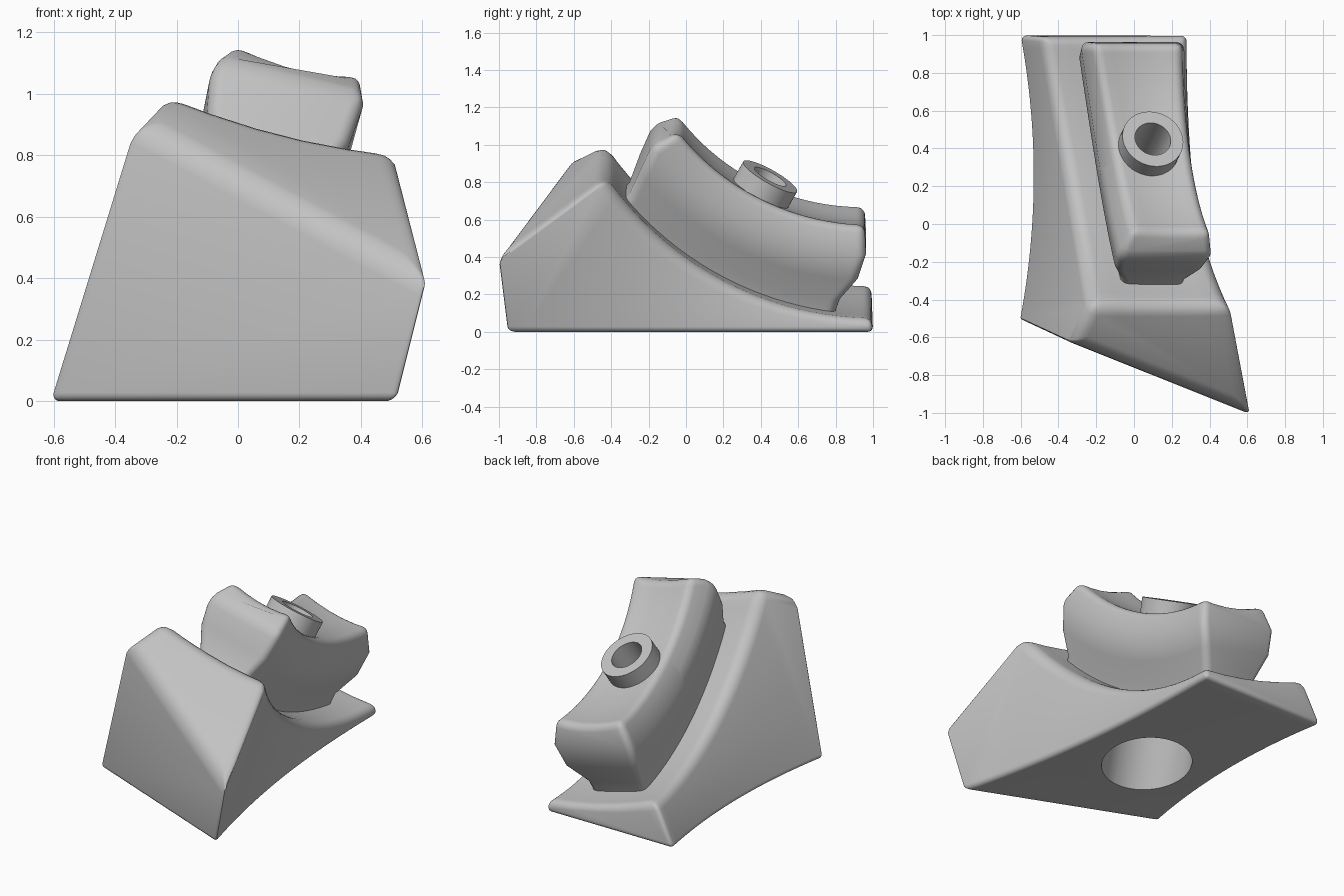
import bpy, bmesh, math
from mathutils import Vector

cube = bpy.data.objects.get("Cube")
if cube:
    bpy.data.objects.remove(cube)

grey = bpy.data.materials.new("light_grey")
grey.use_nodes = True
grey.diffuse_color = (0.54, 0.54, 0.54, 1)
grey.node_tree.nodes["Principled BSDF"].inputs["Base Color"].default_value = grey.diffuse_color

STATIONS, COLUMNS = 22, 5
RADIUS, CENTRE_Z = 1.73, 1.8          # the concave sweep, its axis at y = 1
AXIS = Vector((0.22, 0.48, 0.85)).normalized()
BOLT_TOP = Vector((0.1, 0.45, 0.83))


def lerp(a, b, t):
    return a + (b - a) * t


def sag(t):
    return 0.12 * t * (1 - t)


def finish(name, bm, weight=None):
    """Turn a bmesh into an object, rounding its sharp edges by weight(z)."""
    bmesh.ops.recalc_face_normals(bm, faces=bm.faces)
    if weight:
        layer = bm.edges.layers.float.new("bevel_weight_edge")
        for e in bm.edges:
            if len(e.link_faces) == 2 and e.calc_face_angle() > math.radians(27):
                e[layer] = weight(min(v.co.z for v in e.verts))
    mesh = bpy.data.meshes.new(name)
    bm.to_mesh(mesh)
    bm.free()
    obj = bpy.data.objects.new(name, mesh)
    bpy.context.collection.objects.link(obj)
    obj.data.materials.append(grey)
    if weight:
        mod = obj.modifiers.new("rounding", 'BEVEL')
        mod.limit_method = 'WEIGHT'
        mod.width = 0.07
        mod.segments = 5
        mod.use_clamp_overlap = False
        apply(obj, mod)
    return obj


def activate(obj):
    bpy.ops.object.select_all(action='DESELECT')
    obj.select_set(True)
    bpy.context.view_layer.objects.active = obj


def apply(obj, mod):
    activate(obj)
    bpy.ops.object.modifier_apply(modifier=mod.name)


def cut(obj, cutter):
    mod = obj.modifiers.new("cut", 'BOOLEAN')
    mod.operation = 'DIFFERENCE'
    mod.solver = 'EXACT'
    mod.object = cutter
    apply(obj, mod)


def loft(bm, rings):
    """Skin closed rings and return their vertices."""
    rows = [[bm.verts.new(p) for p in ring] for ring in rings]
    for a, b in zip(rows, rows[1:]):
        for j in range(len(a)):
            k = (j + 1) % len(a)
            bm.faces.new((a[j], a[k], b[k], b[j]))
    return rows


def cylinder(name, start, end, radius):
    bm = bmesh.new()
    bmesh.ops.create_cone(bm, cap_ends=True, segments=64, radius1=radius,
                          radius2=radius, depth=(end - start).length)
    obj = finish(name, bm)
    obj.rotation_mode = 'QUATERNION'
    obj.rotation_quaternion = (end - start).to_track_quat('Z', 'Y')
    obj.location = (start + end) / 2
    bpy.context.view_layer.update()
    return obj


# Base block: swept saddle with a wedge-shaped nose
def base_ring(u):
    y = lerp(-0.43, 0.99, u)
    z = CENTRE_Z - math.sqrt(RADIUS ** 2 - (1 - y) ** 2)
    left = Vector((lerp(-0.23, -0.48, u), y, z + 0.19))
    right = Vector((0.275 + 0.235 * (1 - u) ** 3, y, z))
    ring = [Vector((-0.61 + 0.28 * u * (1 - u), lerp(-0.5, 1, u), 0))]
    for j in range(COLUMNS + 1):
        t = j / COLUMNS
        p = left.lerp(right, t)
        p.z -= sag(t)
        ring.append(p)
    ring.append(Vector((0.28 + 0.24 * (1 - u) ** 2.2, lerp(-0.96, 1, u), 0)))
    return ring


bm = bmesh.new()
rows = loft(bm, [base_ring(i / STATIONS) for i in range(STATIONS + 1)])
bm.faces.new(rows[-1])
first = rows[0]
ridge_left = bm.verts.new((-0.33, -0.63, 0.91))
ridge_right = bm.verts.new((0.62, -1.01, 0.4))
bm.faces.new((first[0], first[-1], ridge_right, ridge_left))
bm.faces.new([ridge_left, ridge_right] + first[-2:0:-1])
bm.faces.new((first[0], ridge_left, first[1]))
bm.faces.new((first[-1], first[-2], ridge_right))
base = finish("base_block", bm, lambda z: min(1, 0.4 + 1.5 * z))

# Raised pad: layers of height, side inset, back angle and front angle
LAYERS = [(-0.1, 0.09, 7, 49.5), (0.03, 0.08, 6, 50), (0.16, 0.02, 3, 52.5),
          (0.3, 0, 1.5, 55.5), (0.45, 0.045, 2, 54.5)]


def pad_point(u, t, layer):
    h, inset, back, front = layer
    x = lerp(lerp(-0.15, -0.35, u) + inset, 0.2 + 0.15 * (1 - u) ** 2 - inset, t)
    a = math.radians(lerp(front, back, u))
    r = RADIUS - h
    centre = CENTRE_Z - 0.01 + 0.24 * (0.4 - x)
    return Vector((x + 0.22 * h, 1 - r * math.sin(a), centre - r * math.cos(a) - sag(t)))


def pad_ring(u):
    left = [pad_point(u, 0, l) for l in LAYERS]
    top = [pad_point(u, j / COLUMNS, LAYERS[-1]) for j in range(1, COLUMNS)]
    right = [pad_point(u, 1, l) for l in reversed(LAYERS)]
    return left + top + right


bm = bmesh.new()
rows = loft(bm, [pad_ring(i / STATIONS) for i in range(STATIONS + 1)])
for row in (rows[0], rows[-1]):
    n = len(LAYERS)
    for j in range(n - 2):
        bm.faces.new((row[j], row[j + 1], row[-2 - j], row[-1 - j]))
    bm.faces.new(row[n - 2:len(row) - n + 2])
pad = finish("raised_pad", bm, lambda z: 0.6)

# Bolt sleeve, its bore and the recess underneath
sleeve = cylinder("bolt_sleeve", BOLT_TOP - AXIS * 0.25, BOLT_TOP, 0.165)
floor = BOLT_TOP - AXIS * (BOLT_TOP.z / AXIS.z)
bore = cylinder("bore_cutter", floor - AXIS * 0.4, BOLT_TOP + AXIS * 0.2, 0.097)
recess = cylinder("recess_cutter", floor - AXIS * 0.4, floor + AXIS * 0.3, 0.265)
cut(base, recess)
for part in (base, pad, sleeve):
    cut(part, bore)
for cutter in (bore, recess):
    bpy.data.objects.remove(cutter)

for part in (base, pad, sleeve):
    activate(part)
    bpy.ops.object.shade_smooth_by_angle(angle=math.radians(32))
